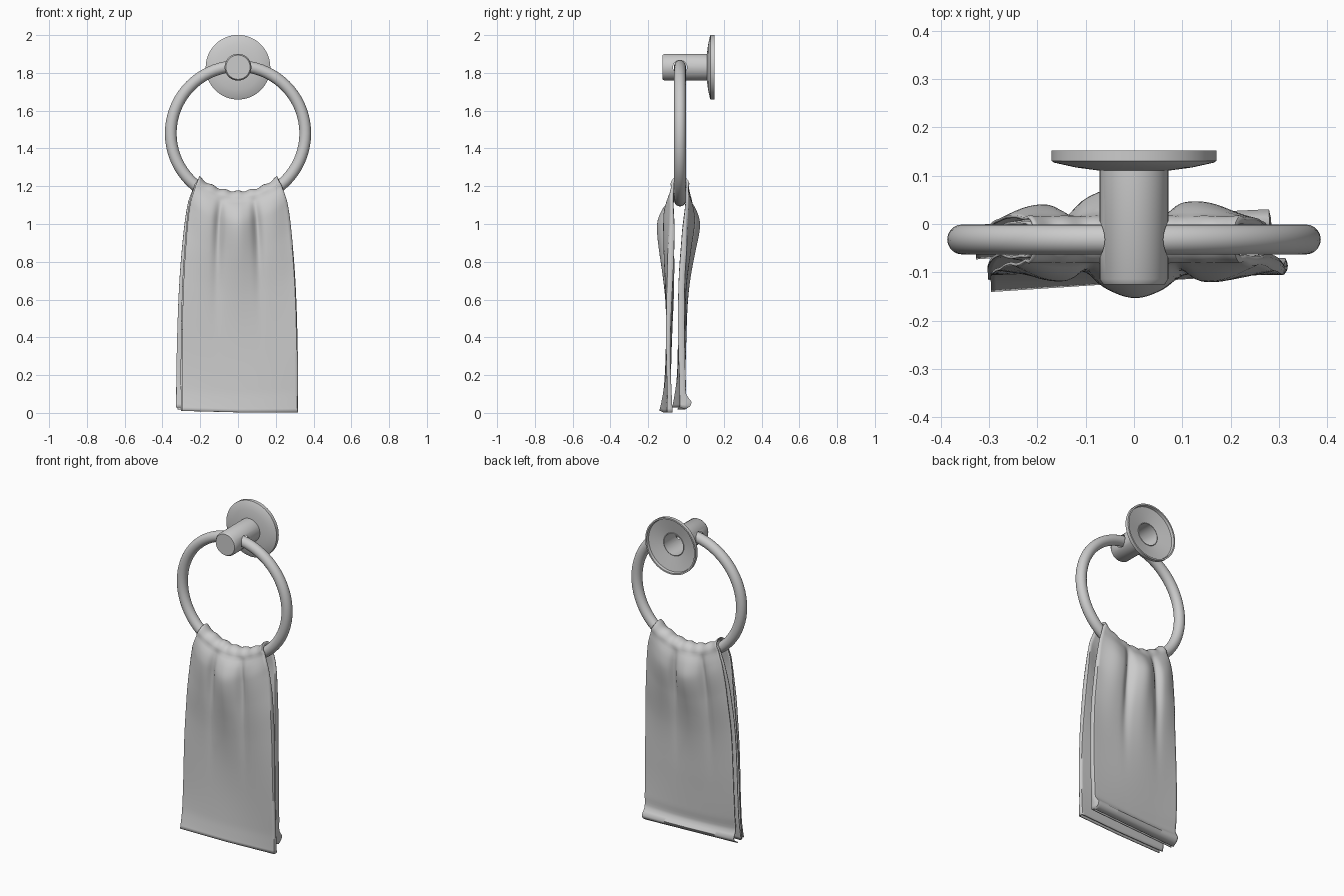
import bpy, bmesh, math
from mathutils import Vector

if "Cube" in bpy.data.objects:
    bpy.data.objects.remove(bpy.data.objects["Cube"])

RING = Vector((0, -0.032, 1.480))   # ring centre
R, TUBE = 0.356, 0.031
POST_Z = 1.83


def finish(bm, name, angle=35):
    bmesh.ops.recalc_face_normals(bm, faces=bm.faces)
    me = bpy.data.meshes.new(name)
    bm.to_mesh(me)
    bm.free()
    ob = bpy.data.objects.new(name, me)
    bpy.context.collection.objects.link(ob)
    activate(ob)
    bpy.ops.object.shade_smooth_by_angle(angle=math.radians(angle))
    return ob


def activate(ob):
    bpy.ops.object.select_all(action='DESELECT')
    ob.select_set(True)
    bpy.context.view_layer.objects.active = ob


def lathe(name, profile, steps=64):
    """Spin (radius, y) points about the y axis at post height."""
    bm = bmesh.new()
    vs = [bm.verts.new((r, y, POST_Z)) for r, y in profile]
    es = [bm.edges.new(p) for p in zip(vs, vs[1:])]
    bmesh.ops.spin(bm, geom=vs + es, cent=(0, 0, POST_Z), axis=(0, 1, 0),
                   angle=math.tau, steps=steps)
    bmesh.ops.remove_doubles(bm, verts=bm.verts, dist=1e-5)
    return finish(bm, name)


def curve(keys, x):
    """Smooth interpolation through (x, value) keys."""
    n = len(keys)

    def slope(i):
        a, b = keys[max(i - 1, 0)], keys[min(i + 1, n - 1)]
        return (b[1] - a[1]) / (b[0] - a[0])
    x = min(max(x, keys[0][0]), keys[-1][0])
    i = max(j for j in range(n - 1) if keys[j][0] <= x)
    (x0, y0), (x1, y1) = keys[i], keys[i + 1]
    d = x1 - x0
    t = (x - x0) / d
    return ((1 + 2 * t) * (1 - t) ** 2 * y0 + t * (1 - t) ** 2 * d * slope(i)
            + t * t * (3 - 2 * t) * y1 + t * t * (t - 1) * d * slope(i + 1))


# Ring
bpy.ops.mesh.primitive_torus_add(major_segments=72, minor_segments=20, major_radius=R,
                                 minor_radius=TUBE, location=RING,
                                 rotation=(math.pi / 2, 0, 0))
bpy.context.object.name = "ring"
bpy.ops.object.shade_smooth_by_angle()

# Hollow post with a side hole for the ring
post = lathe("post", [(0, -0.125), (0.064, -0.125), (0.071, -0.114), (0.071, 0.118),
                      (0.066, 0.121), (0.066, -0.115), (0, -0.115)])
bpy.ops.mesh.primitive_cylinder_add(vertices=32, radius=0.037, depth=0.4,
                                    location=(0, RING.y, POST_Z),
                                    rotation=(0, math.pi / 2, 0))
cutter = bpy.context.object
cutter.name = "ring_hole_cutter"
cutter.hide_render = True
cut = post.modifiers.new("ring_hole", 'BOOLEAN')
cut.operation, cut.object, cut.solver = 'DIFFERENCE', cutter, 'EXACT'
activate(post)
bpy.ops.object.modifier_apply(modifier="ring_hole")
bpy.data.objects.remove(cutter)

# Dished wall flange with a thin back rim
lathe("wall_flange", [(0.066, 0.111), (0.075, 0.111), (0.12, 0.117), (0.165, 0.127),
                      (0.171, 0.131), (0.171, 0.152), (0.162, 0.152), (0.159, 0.136),
                      (0.066, 0.118), (0.066, 0.111)])

# Towel: keys are (height fraction, y) for outer and inner layers on each side
FRONT = ([(0, -.118), (.03, -.113), (.1, -.105), (.3, -.1), (.55, -.103), (.75, -.115),
          (.9, -.118), (.96, -.103), (1, RING.y - .047)],
         [(0, -.093), (.1, -.088), (.3, -.082), (.55, -.073), (.75, -.074),
          (.9, -.083), (1, RING.y - .036)])
BACK = ([(0, -.025), (.015, .004), (.03, .012), (.06, -.012), (.12, -.01), (.3, -.006),
         (.55, .001), (.75, .026), (.88, .043), (.95, .034), (1, RING.y + .047)],
        [(0, -.05), (.04, -.045), (.12, -.038), (.3, -.036), (.55, -.031),
         (.75, -.012), (.9, .01), (1, RING.y + .036)])
WIDTH = [(0, .304), (.2, .304), (.5, .295), (.75, .275), (.9, .254), (1, .225), (1.1, .205)]
BULGE = [(0, 0), (.4, .05), (.65, .4), (.88, 1), (.97, .5), (1, .1)]


def folds(v, back):
    """Gathered pleats across the width (v from -1 to 1), positive is outward."""
    w = v + (.12 if back else 0)
    crease = sum(math.exp(-((w - c) / .09) ** 2) for c in (-.4, .38))
    return (.024 * math.exp(-(w / .33) ** 2) - .026 * crease
            + .006 * math.cos(w * 9) - .03 * abs(v) ** 3)


def towel_point(v, k, h, back, arc):
    """v across, k = 0 outer layer to 1 inner layer, h height fraction, arc over the ring."""
    drop = (1 - h) ** .7                             # panels drift apart sideways lower down
    x = v * curve(WIDTH, h + .1 * math.sin(arc)) * (1 - (.015 * drop if back else 0))
    x += (-.022 if back else .008) * drop
    zc = RING.z - math.sqrt(R * R - x * x)
    slant = R / math.sqrt(R * R - x * x)
    if arc > 0:
        r = .047 - .011 * k + .004 * math.cos(v * 19) * math.sin(arc) * (1 - k)
        s = 1 if back else -1
        return (x, RING.y + s * r * math.cos(arc), zc + r * slant * math.sin(arc))
    outer, inner = BACK if back else FRONT
    y = curve(outer, h) * (1 - k) + curve(inner, h) * k
    s = 1 if back else -1
    y += s * folds(v, back) * curve(BULGE, h) * (1 - .65 * k)
    y += .02 * v * max(0, 1 - h * 2.5) ** 3          # hem swings round slightly
    y += .004 * math.sin(3 * v + 5 * h) * h * (1 - h) * 4
    zb = .02 + .008 * k if back else .003 + .008 * max(0, -v)
    return (x, y, zb + (zc - zb) * h)


# across: outer layer left to right, round fold, inner layer back to left
N = 56
across = [(-1 + 2 * i / N, 0) for i in range(N + 1)]
across += [(1.008, .25), (1.012, .5), (1.008, .75)]
across += [(1 - 2.02 * i / N, 1) for i in range(N + 1)]
# along: up the front, over the ring, down the back
M, A = 66, 6
heights = [i / M for i in range(M + 1)]
along = [(h, False, 0) for h in heights]
along += [(1, False, math.pi / 2 * i / A) for i in range(1, A + 1)]
along += [(1, True, math.pi / 2 * i / A) for i in range(A - 1, 0, -1)]
along += [(h, True, 0) for h in reversed(heights)]

bm = bmesh.new()
rows = [[bm.verts.new(towel_point(v, k, h, back, arc)) for v, k in across]
        for h, back, arc in along]
for a, b in zip(rows, rows[1:]):
    for i in range(len(a) - 1):
        bm.faces.new((a[i], a[i + 1], b[i + 1], b[i]))
towel = finish(bm, "towel", 60)
thick = towel.modifiers.new("thickness", 'SOLIDIFY')
thick.thickness, thick.offset = 0.006, 0
